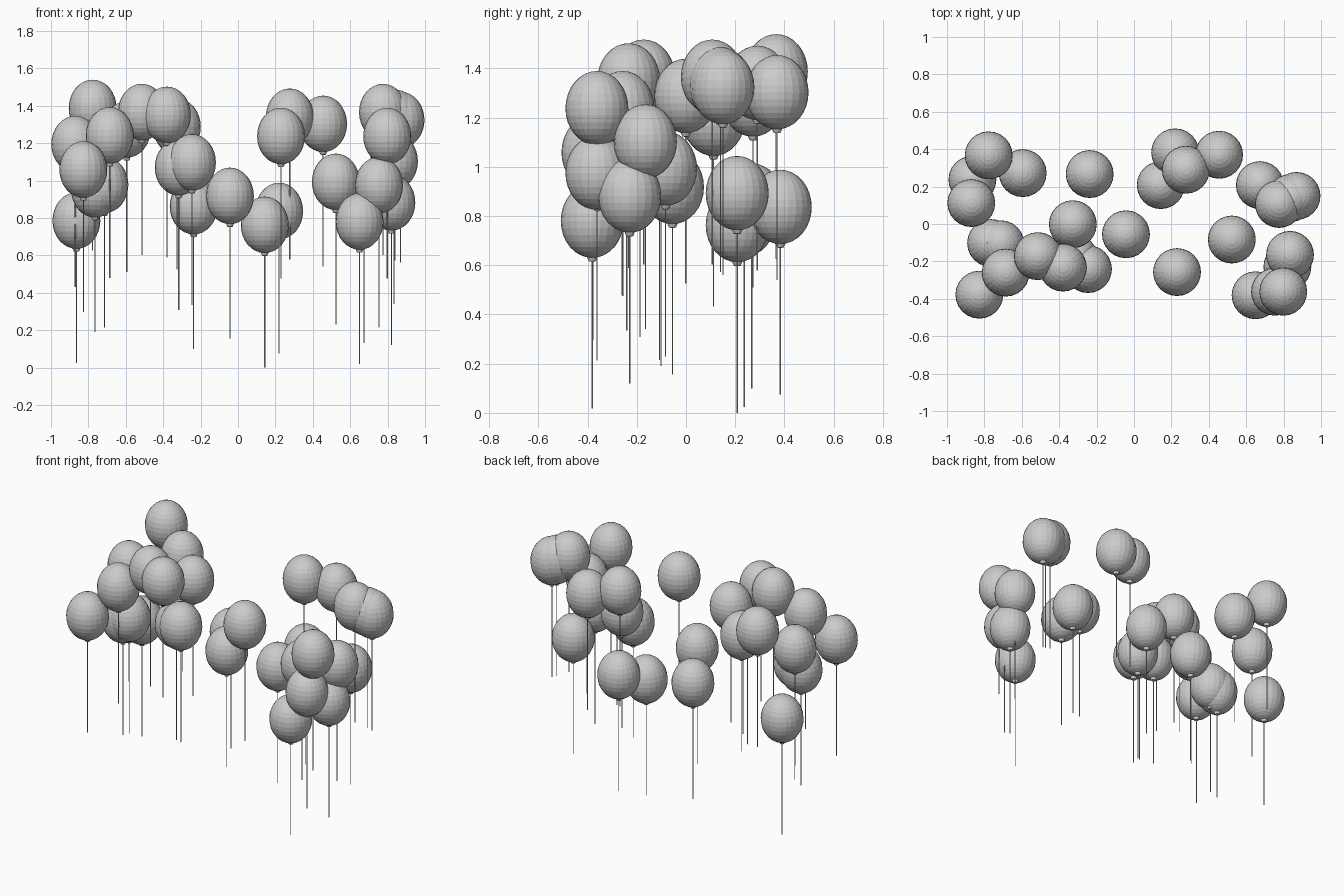
import bpy, bmesh, math

if "Cube" in bpy.data.objects:
    bpy.data.objects.remove(bpy.data.objects["Cube"])

R = 0.128          # balloon radius
SEGS, RINGS = 24, 16

# string-foot position of each balloon: x, y, z
SPOTS = [
    (-.777, .367, .625), (-.87, .112, .432), (-.864, .237, .023), (-.827, -.378, .296),
    (-.764, -.102, .19), (-.714, -.108, .214), (-.686, -.26, .478), (-.595, .272, .51),
    (-.514, -.172, .603), (-.38, -.233, .588), (-.327, -.001, .525), (-.317, -.187, .308),
    (-.246, -.241, .334), (-.237, .267, .1), (-.043, -.055, .155), (.143, .208, 0),
    (.22, .383, .074), (.23, -.257, .475), (.277, .29, .578), (.455, .37, .54),
    (.523, -.083, .23), (.65, -.381, .018), (.673, .208, .13), (.754, -.362, .213),
    (.775, .107, .603), (.798, -.362, .475), (.82, -.229, .12), (.834, -.165, .34),
    (.84, .14, .572), (.869, .15, .561),
]


def lathe(bm, profile, segs):
    """Revolve (radius, z) points round z; the end points are closed."""
    rings = []
    for r, z in profile:
        if r < 1e-6:
            rings.append([bm.verts.new((0, 0, z))] * segs)
        else:
            rings.append([bm.verts.new((r * math.cos(2 * math.pi * i / segs),
                                        r * math.sin(2 * math.pi * i / segs), z))
                          for i in range(segs)])
    for a, b in zip(rings, rings[1:]):
        for i in range(segs):
            j = (i + 1) % segs
            loop = list(dict.fromkeys((a[i], a[j], b[j], b[i])))
            bm.faces.new(loop)


def make_mesh(name, profile, segs):
    bm = bmesh.new()
    lathe(bm, profile, segs)
    bmesh.ops.recalc_face_normals(bm, faces=bm.faces)
    me = bpy.data.meshes.new(name)
    bm.to_mesh(me)
    bm.free()
    return me


# egg-shaped body, slightly drawn in towards the neck
body = []
for k in range(RINGS + 1):
    t = math.pi * k / RINGS
    c = math.cos(t)
    body.append((R * math.sin(t), 0.762 - c * (0.152 if c < 0 else 0.15)))
body[0] = (0, 0.612)
body_mesh = make_mesh("balloon", body, SEGS)

# flared knot under the body
knot_mesh = make_mesh("knot", [(0, .596), (.014, .598), (.022, .617), (0, .625)], 12)

# thin hanging string
string_mesh = make_mesh("string", [(0, 0), (.003, 0), (.003, .605), (0, .605)], 6)

for n, spot in enumerate(SPOTS, 1):
    for mesh in (body_mesh, knot_mesh, string_mesh):
        ob = bpy.data.objects.new(f"{mesh.name}_{n:02d}", mesh)
        ob.location = spot
        bpy.context.collection.objects.link(ob)
